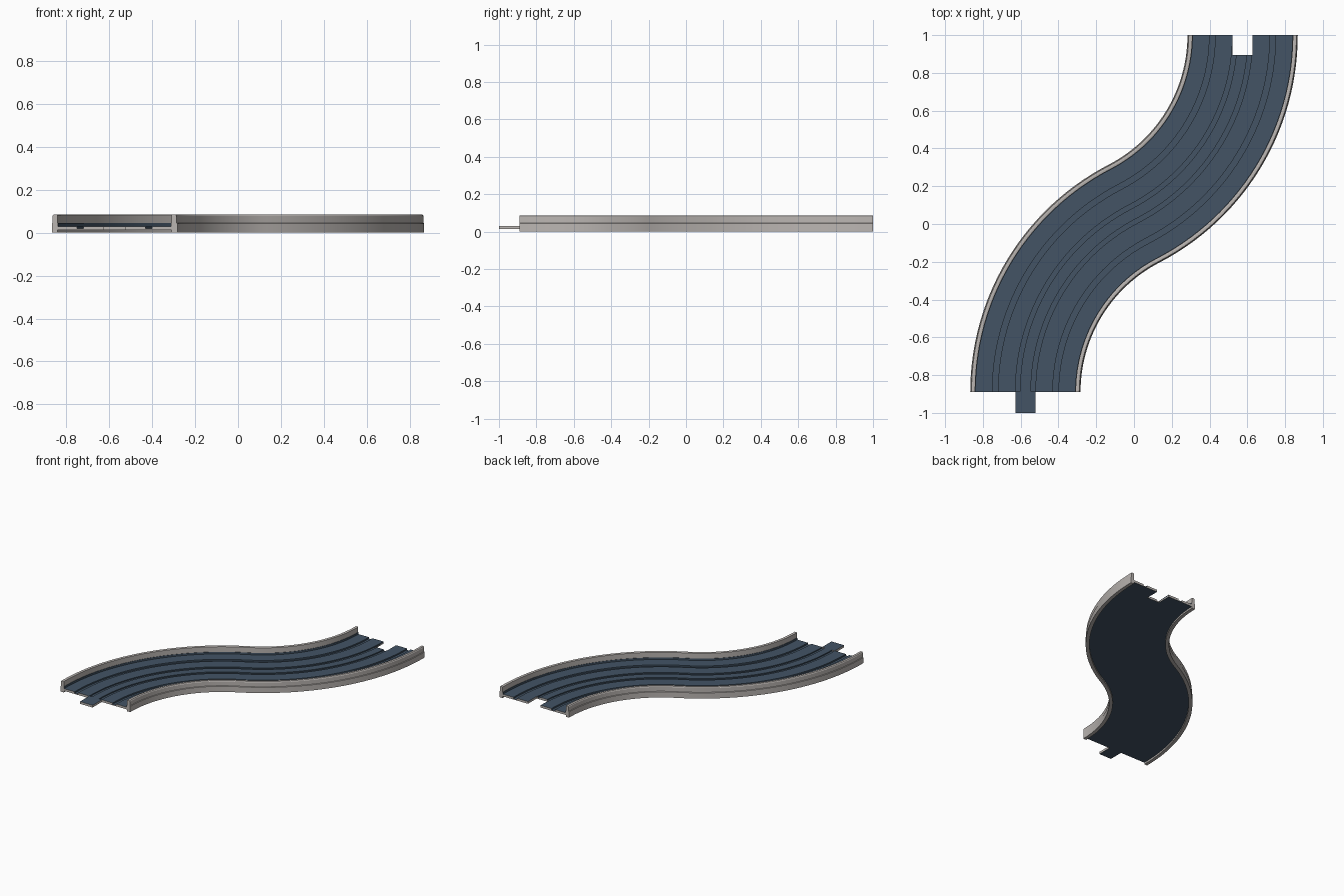
import bpy, bmesh, math

if "Cube" in bpy.data.objects:
    bpy.data.objects.remove(bpy.data.objects["Cube"])

# Centre line: two equal tangent arcs forming an S
X0, Y0, Y1 = -0.575, -0.89, 1.0
DX, DY = 0.575, (Y1 - Y0) / 2
ANG = 2 * math.atan2(DX, DY)
R = DY / math.sin(ANG)
N = 28


def mat(name, col):
    m = bpy.data.materials.new(name)
    m.diffuse_color = (*col, 1)
    m.use_nodes = True
    m.node_tree.nodes["Principled BSDF"].inputs["Base Color"].default_value = m.diffuse_color
    return m


BLUE = mat("slate_blue", (0.056, 0.088, 0.13))
GREY = mat("warm_grey", (0.50, 0.47, 0.45))


def stations():
    """Point and right-hand direction at each step of the path."""
    out = []
    for i in range(N + 1):
        a = ANG * i / N
        out.append((X0 + R * (1 - math.cos(a)), Y0 + R * math.sin(a), math.cos(a), -math.sin(a)))
    for i in range(N - 1, -1, -1):
        a = ANG * i / N
        out.append((-X0 - R * (1 - math.cos(a)), Y1 - R * math.sin(a), math.cos(a), -math.sin(a)))
    return out


def finish(name, bm, mats, smooth=False):
    bmesh.ops.recalc_face_normals(bm, faces=bm.faces)
    me = bpy.data.meshes.new(name)
    bm.to_mesh(me)
    bm.free()
    ob = bpy.data.objects.new(name, me)
    bpy.context.collection.objects.link(ob)
    for m in mats:
        me.materials.append(m)
    if smooth:
        bpy.ops.object.select_all(action='DESELECT')
        ob.select_set(True)
        bpy.context.view_layer.objects.active = ob
        bpy.ops.object.shade_smooth_by_angle(angle=math.radians(30))
    return ob


def sweep(name, profile, mats, cap):
    """Sweep a closed (offset, height) profile along the S path."""
    bm = bmesh.new()
    rings = [[bm.verts.new((x + o * rx, y + o * ry, z)) for o, z in profile]
             for x, y, rx, ry in stations()]
    n = len(profile)
    for a, b in zip(rings, rings[1:]):
        for k in range(n):
            bm.faces.new((a[k], a[(k + 1) % n], b[(k + 1) % n], b[k]))
    for ring in (rings[0], rings[-1]):
        bm.faces.new(ring).material_index = cap
    return finish(name, bm, mats, True)


def box(name, x0, x1, y0, y1, z0, z1, mats, side):
    """Box whose upright faces use the material index 'side'."""
    bm = bmesh.new()
    bmesh.ops.create_cube(bm, size=1)
    for v in bm.verts:
        v.co = ((x0 + x1) / 2 + v.co.x * (x1 - x0),
                (y0 + y1) / 2 + v.co.y * (y1 - y0),
                (z0 + z1) / 2 + v.co.z * (z1 - z0))
    for f in bm.faces:
        f.normal_update()
        f.material_index = side if abs(f.normal.z) < 0.5 else 0
    return finish(name, bm, mats)


# Road deck with four slots and low upturned edges
TOP, BOT, LIP = 0.03, 0.013, 0.044
prof = [(-0.268, BOT), (-0.268, LIP), (-0.263, LIP), (-0.263, TOP)]
for centre, half, depth in ((-0.16, 0.015, 0.011), (-0.041, 0.012, 0.008),
                            (0.041, 0.012, 0.008), (0.16, 0.015, 0.011)):
    l, r = centre - half, centre + half
    prof += [(l, TOP), (l, TOP - depth), (r, TOP - depth), (r, TOP)]
prof += [(0.263, TOP), (0.263, LIP), (0.268, LIP), (0.268, BOT)]
deck = sweep("road_deck", prof, [BLUE, GREY], 1)

# Notch at the far end that takes the next piece's tongue
cutter = box("notch_cutter", 0.522, 0.628, 0.895, 1.1, -0.1, 0.2, [BLUE, GREY], 1)
cutter.hide_render = True
cutter.hide_viewport = True
cut = deck.modifiers.new("notch", 'BOOLEAN')
cut.operation = 'DIFFERENCE'
cut.solver = 'EXACT'
cut.object = cutter

# Joining tongue at the near end
box("joining_tongue", -0.628, -0.522, -1.0, Y0 + 0.002, BOT, TOP, [BLUE, GREY], 1)

# Side rails, mirrored across the path
for side, name in ((-1, "left_rail"), (1, "right_rail")):
    rail = [(0.266, 0), (0.292, 0), (0.292, 0.043), (0.289, 0.046), (0.289, 0.078),
            (0.285, 0.084), (0.280, 0.085), (0.270, 0.085), (0.266, 0.083)]
    sweep(name, [(side * o, z) for o, z in rail], [GREY], 0)
